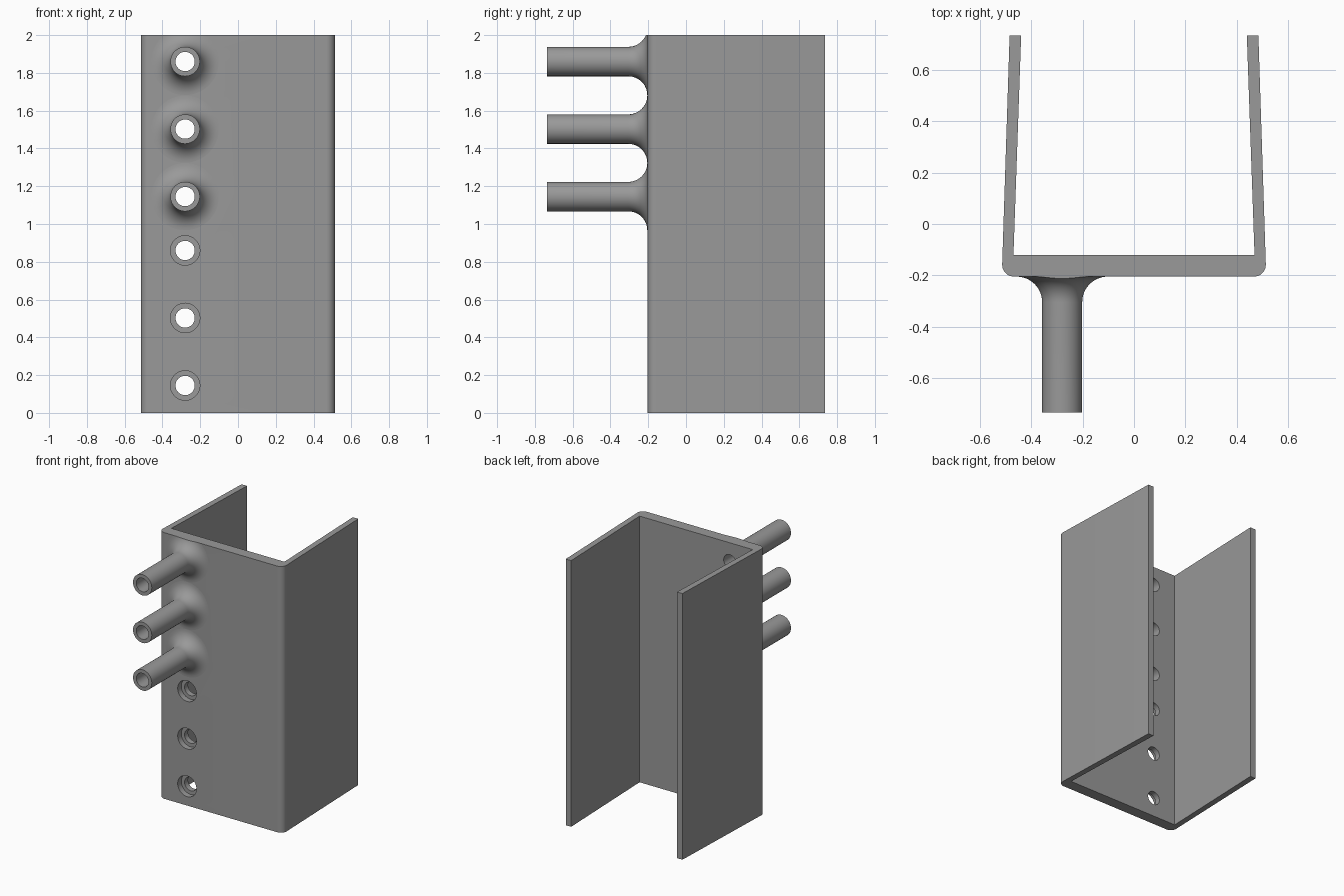
import bpy, bmesh, math
from mathutils import Vector

if "Cube" in bpy.data.objects:
    bpy.data.objects.remove(bpy.data.objects["Cube"])

HOLE_X = -0.28
TUBE_Z = (1.145, 1.5025, 1.86)
HOLE_Z = (0.145, 0.5025, 0.86)
OUTER_R, BORE_R, FLARE_R = 0.078, 0.051, 0.1
FRONT, BACK, INNER, TIP = -0.205, 0.735, -0.12, -0.735
HEIGHT = 2.0

grey = bpy.data.materials.new("grey metal")
grey.diffuse_color = (0.32, 0.32, 0.32, 1)
grey.use_nodes = True
grey.node_tree.nodes["Principled BSDF"].inputs["Base Color"].default_value = grey.diffuse_color


def make_object(name, bm):
    bmesh.ops.recalc_face_normals(bm, faces=bm.faces)
    mesh = bpy.data.meshes.new(name)
    bm.to_mesh(mesh)
    bm.free()
    obj = bpy.data.objects.new(name, mesh)
    mesh.materials.append(grey)
    bpy.context.collection.objects.link(obj)
    return obj


def smooth(obj):
    bpy.ops.object.select_all(action='DESELECT')
    obj.select_set(True)
    bpy.context.view_layer.objects.active = obj
    bpy.ops.object.shade_smooth_by_angle(angle=math.radians(30))


def lathe(name, profile, z, segments=48):
    """Revolve closed (radius, y) loop around an axis parallel to y."""
    bm = bmesh.new()
    rings = []
    for i in range(segments):
        a = math.tau * i / segments
        rings.append([bm.verts.new((HOLE_X + r * math.cos(a), y, z + r * math.sin(a)))
                      for r, y in profile])
    n = len(profile)
    for i in range(segments):
        p, q = rings[i], rings[(i + 1) % segments]
        for j in range(n):
            k = (j + 1) % n
            bm.faces.new((p[j], p[k], q[k], q[j]))
    # trim the flare flush with the top of the channel
    cut = bmesh.ops.bisect_plane(bm, geom=bm.verts[:] + bm.edges[:] + bm.faces[:],
                                 plane_co=(0, 0, HEIGHT), plane_no=(0, 0, 1), clear_outer=True)
    edges = [e for e in cut["geom_cut"] if isinstance(e, bmesh.types.BMEdge)]
    if edges:
        bmesh.ops.contextual_create(bm, geom=edges)
    return make_object(name, bm)


def cut_cylinder(target, z, radius, y0, y1):
    """Drill a round hole along y."""
    bm = bmesh.new()
    ring = [bm.verts.new((HOLE_X + radius * math.cos(math.tau * i / 48), y0,
                          z + radius * math.sin(math.tau * i / 48))) for i in range(48)]
    face = bm.faces.new(ring)
    ext = bmesh.ops.extrude_face_region(bm, geom=[face])
    bmesh.ops.translate(bm, vec=(0, y1 - y0, 0),
                        verts=[v for v in ext["geom"] if isinstance(v, bmesh.types.BMVert)])
    cutter = make_object("hole_cutter", bm)
    cutter.hide_render = True
    mod = target.modifiers.new("hole", 'BOOLEAN')
    mod.operation, mod.solver, mod.object = 'DIFFERENCE', 'EXACT', cutter
    bpy.context.view_layer.objects.active = target
    bpy.ops.object.modifier_apply(modifier=mod.name)
    bpy.data.objects.remove(cutter)


# channel: half profile with rounded front corner, mirrored and extruded
R = 0.046
half = [(0.44, BACK), (0.485, BACK)]
half += [(0.514 - R + R * math.cos(a), FRONT + R + R * math.sin(a))
         for a in (-math.pi / 2 * i / 10 for i in range(11))]
outline = [(0.47, INNER)] + half
outline += [(-x, y) for x, y in reversed(outline)]
bm = bmesh.new()
base = bm.faces.new([bm.verts.new((x, y, 0)) for x, y in outline])
ext = bmesh.ops.extrude_face_region(bm, geom=[base])
bmesh.ops.translate(bm, vec=(0, 0, HEIGHT),
                    verts=[v for v in ext["geom"] if isinstance(v, bmesh.types.BMVert)])
channel = make_object("channel", bm)

# through holes, with counterbores on the lower three
for z in TUBE_Z + HOLE_Z:
    cut_cylinder(channel, z, BORE_R, FRONT - 0.1, INNER + 0.1)
for z in HOLE_Z:
    cut_cylinder(channel, z, OUTER_R, FRONT - 0.1, FRONT + 0.043)
smooth(channel)

# hollow tubes with a flared root blending into the wall
flare = [(OUTER_R + FLARE_R * (1 - math.cos(a)), FRONT - FLARE_R + FLARE_R * math.sin(a))
         for a in (math.pi / 2 * i / 12 for i in range(13))]
tube_profile = ([(BORE_R, TIP), (OUTER_R, TIP)] + flare
                + [(OUTER_R + FLARE_R, FRONT + 0.004), (BORE_R, FRONT + 0.004)])
for i, z in enumerate(TUBE_Z):
    smooth(lathe(f"tube_{i + 1}", tube_profile, z))
